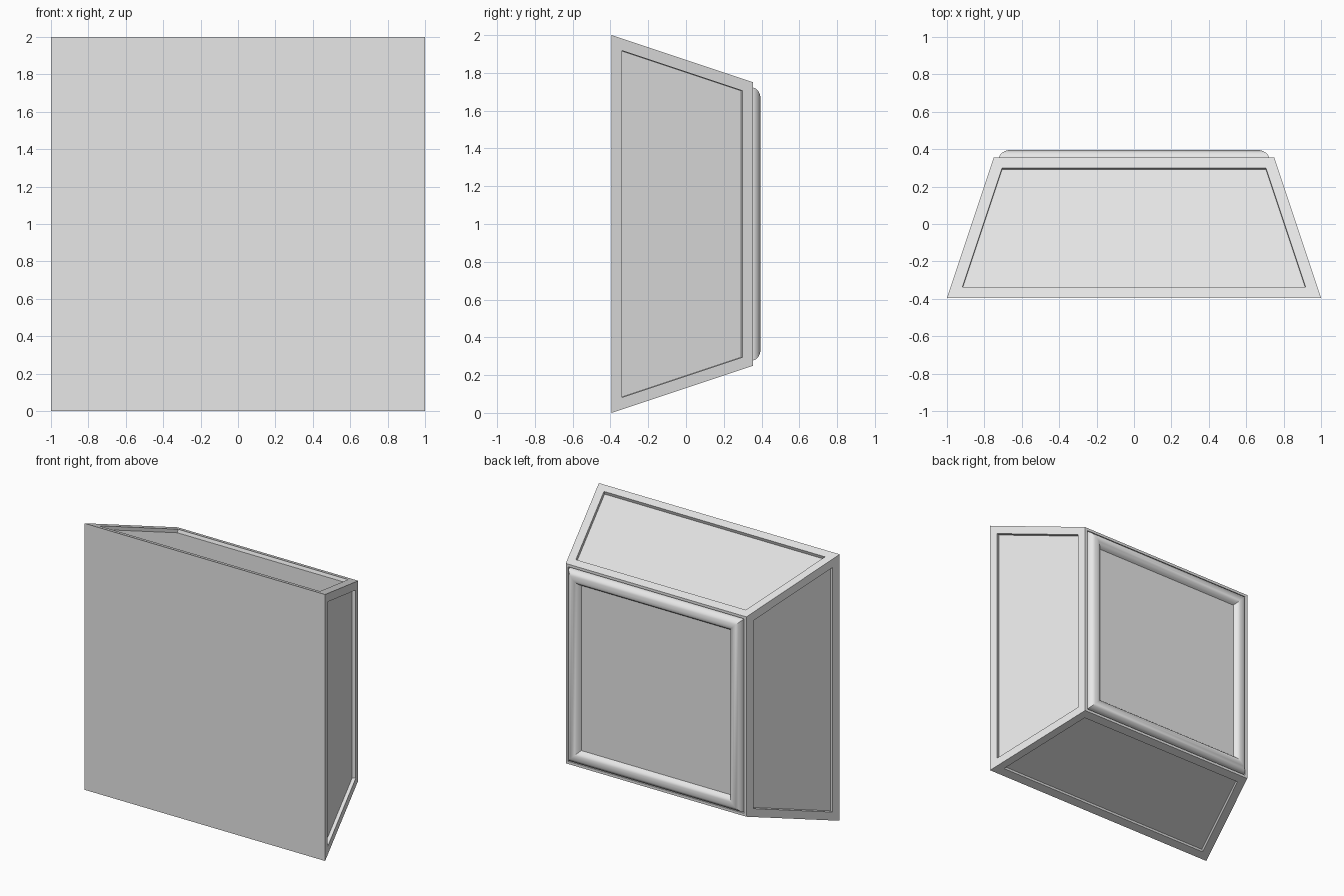
import bpy, bmesh

if "Cube" in bpy.data.objects:
    bpy.data.objects.remove(bpy.data.objects["Cube"])

FRONT_Y, BACK_Y = -0.395, 0.355
FRONT_H, BACK_H = 1.0, 0.75      # half sizes of the two square ends
FRAME, RECESS = 0.06, 0.025      # side frame width and panel depth

grey = bpy.data.materials.new("plain grey")
grey.diffuse_color = (0.8, 0.8, 0.8, 1)
grey.use_nodes = True
grey.node_tree.nodes["Principled BSDF"].inputs["Base Color"].default_value = grey.diffuse_color


def square(bm, half, y):
    return [bm.verts.new((sx * half, y, 1 + sz * half))
            for sx, sz in ((-1, -1), (1, -1), (1, 1), (-1, 1))]


def bridge(bm, a, b):
    return [bm.faces.new((a[i], a[(i + 1) % 4], b[(i + 1) % 4], b[i])) for i in range(4)]


def finish(bm, name):
    mesh = bpy.data.meshes.new(name)
    bm.to_mesh(mesh)
    bm.free()
    mesh.materials.append(grey)
    obj = bpy.data.objects.new(name, mesh)
    bpy.context.collection.objects.link(obj)
    return obj


# Tapered housing with four recessed side panels and an open back
bm = bmesh.new()
front = square(bm, FRONT_H, FRONT_Y)
back = square(bm, BACK_H, BACK_Y)
bm.faces.new(front)
sides = bridge(bm, front, back)
lip = square(bm, BACK_H - 0.02, BACK_Y)
bridge(bm, back, lip)
bmesh.ops.recalc_face_normals(bm, faces=bm.faces)
bmesh.ops.inset_individual(bm, faces=sides, thickness=FRAME, use_even_offset=True)
for panel in sides:
    normal = panel.normal.copy()
    floor = bmesh.ops.extrude_discrete_faces(bm, faces=[panel])["faces"][0]
    bmesh.ops.translate(bm, verts=floor.verts, vec=-normal * RECESS)
finish(bm, "housing")

# Back panel: thin groove, rounded raised rim, flat sunken centre
profile = [(0.02, 0.0), (0.02, -0.02), (0.027, -0.02), (0.027, 0.0), (0.034, 0.015),
           (0.046, 0.027), (0.062, 0.036), (0.08, 0.04), (0.097, 0.037),
           (0.111, 0.029), (0.122, 0.016), (0.13, 0.0)]
bm = bmesh.new()
rings = [square(bm, BACK_H - inset, BACK_Y + rise) for inset, rise in profile]
for a, b in zip(rings, rings[1:]):
    bridge(bm, a, b)
bm.faces.new(rings[-1])
bm.normal_update()
if bm.faces[:][-1].normal.y < 0:
    bmesh.ops.reverse_faces(bm, faces=bm.faces)
# the bridged strips and the centre must all face outwards
bmesh.ops.recalc_face_normals(bm, faces=bm.faces)
bm.faces.ensure_lookup_table()
if bm.faces[-1].normal.y < 0:
    bmesh.ops.reverse_faces(bm, faces=bm.faces)
panel = finish(bm, "back_panel")
bpy.context.view_layer.objects.active = panel
panel.select_set(True)
bpy.ops.object.shade_smooth_by_angle(angle=0.6)
